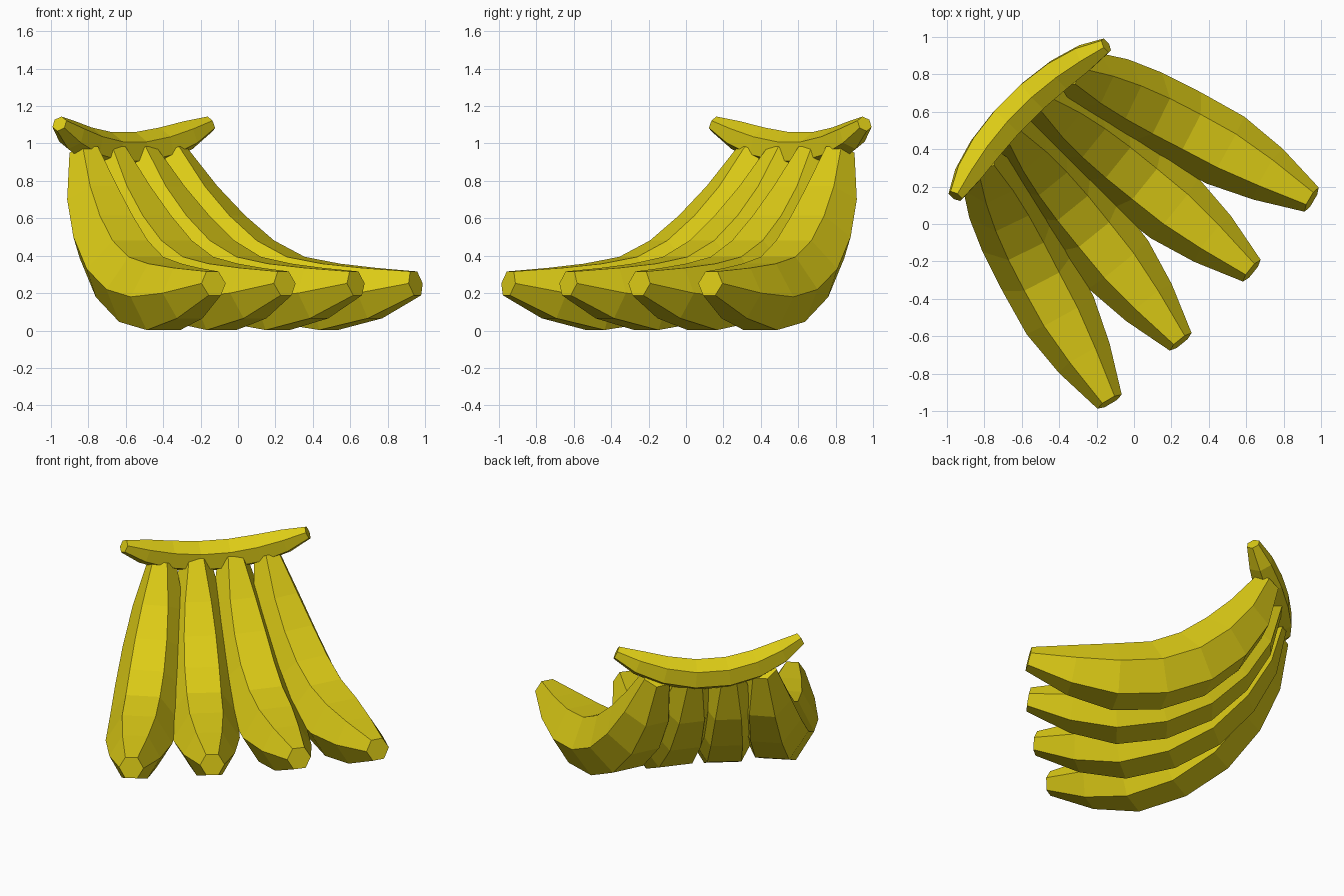
import bpy, bmesh, math
from mathutils import Vector

if "Cube" in bpy.data.objects:
    bpy.data.objects.remove(bpy.data.objects["Cube"])

yellow = bpy.data.materials.new("banana_yellow")
yellow.diffuse_color = (0.72, 0.6, 0.008, 1)
yellow.use_nodes = True
yellow.node_tree.nodes["Principled BSDF"].inputs["Base Color"].default_value = yellow.diffuse_color
R2 = math.sqrt(0.5)


def place(u, v, z):
    """u runs along the bunch (towards +x -y), v across it."""
    return Vector(((u + v) * R2, (v - u) * R2, z))


def hex_tube(name, path, radii, up):
    """Six-sided tube along a path, flat face turned towards 'up'."""
    bm = bmesh.new()
    rings = []
    n = len(path)
    for i, (p, r) in enumerate(zip(path, radii)):
        t = (path[min(i + 1, n - 1)] - path[max(i - 1, 0)]).normalized()
        side = t.cross(up).normalized()
        top = side.cross(t)
        rings.append([bm.verts.new(p + r * (side * math.cos(k * math.pi / 3)
                                            + top * math.sin(k * math.pi / 3)))
                      for k in range(6)])
    for a, b in zip(rings, rings[1:]):
        for k in range(6):
            j = (k + 1) % 6
            bm.faces.new((a[k], a[j], b[j], b[k]))
    bm.faces.new(rings[0])
    bm.faces.new(rings[-1])
    bmesh.ops.recalc_face_normals(bm, faces=bm.faces)
    me = bpy.data.meshes.new(name)
    bm.to_mesh(me)
    bm.free()
    me.materials.append(yellow)
    ob = bpy.data.objects.new(name, me)
    bpy.context.collection.objects.link(ob)


# Banana profile: distance from the stem, height, radius
PROFILE = [(0, .95, .09), (.12, .70, .16), (.27, .50, .195), (.46, .33, .21),
           (.69, .22, .21), (.95, .18, .205), (1.21, .20, .157), (1.48, .252, .075)]

# Four bananas: start u, start v, tip u, tip v, sideways bulge; mirrored across v
for label, su, sv, tu, tv, bulge in (("outer", -.834, .325, .58, .764, .022),
                                     ("inner", -.85, .113, .622, .269, .0)):
    for sign, hand in ((1, "right"), (-1, "left")):
        a, b = place(su, sv * sign, 0), place(tu, tv * sign, 0)
        d = (b - a).normalized()
        out = Vector((-d.y, d.x, 0)) * sign
        path = [a + d * s + out * bulge * math.sin(math.pi * s / 1.48) + Vector((0, 0, z))
                for s, z, r in PROFILE]
        hex_tube(f"banana_{label}_{hand}", path, [p[2] for p in PROFILE], Vector((0, 0, 1)))

# Curved stem joining the tops
vs = [-.57, -.44, -.28, -.1, .1, .28, .44, .57]
stem = [place(-.87 + .09 * (v / .57) ** 2, v, .955 + .15 * (v / .57) ** 2) for v in vs]
hex_tube("stem", stem, [.043, .08, .097, .102, .102, .097, .08, .043], place(.51, 0, .86))
